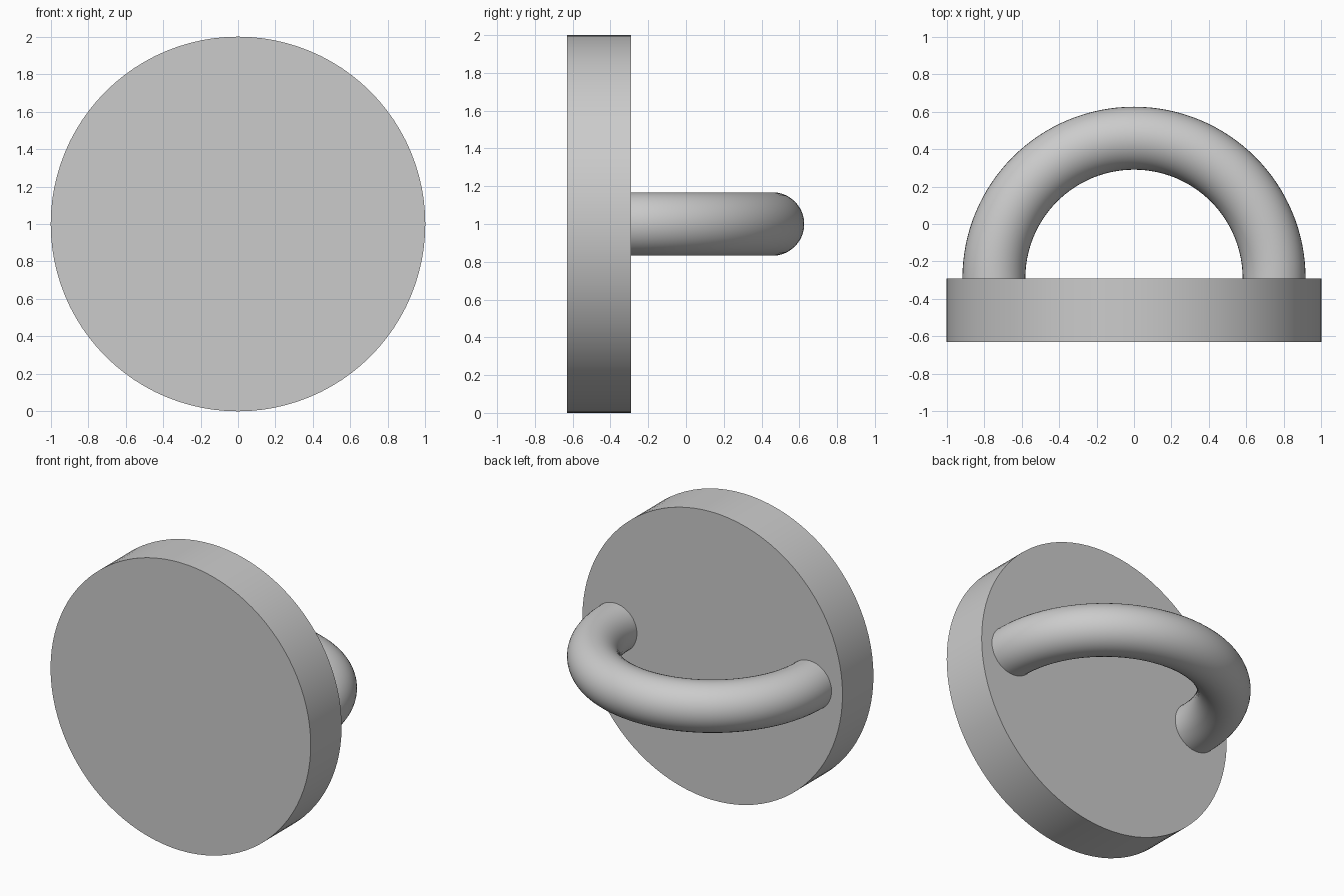
import bpy, bmesh, math
from mathutils import Matrix, Vector

if "Cube" in bpy.data.objects:
    bpy.data.objects.remove(bpy.data.objects["Cube"])

BACK_Y, FRONT_Y = -0.29, -0.63
RING_R, TUBE_R = 0.748, 0.168

grey = bpy.data.materials.new("light grey")
grey.diffuse_color = (0.6, 0.6, 0.6, 1)
grey.use_nodes = True
grey.node_tree.nodes["Principled BSDF"].inputs["Base Color"].default_value = grey.diffuse_color


def add_part(name, bm):
    bmesh.ops.recalc_face_normals(bm, faces=bm.faces)
    mesh = bpy.data.meshes.new(name)
    bm.to_mesh(mesh)
    bm.free()
    mesh.materials.append(grey)
    obj = bpy.data.objects.new(name, mesh)
    bpy.context.collection.objects.link(obj)
    bpy.ops.object.select_all(action='DESELECT')
    bpy.context.view_layer.objects.active = obj
    obj.select_set(True)
    bpy.ops.object.shade_smooth_by_angle(angle=math.radians(30))


# Upright disc
bm = bmesh.new()
bmesh.ops.create_cone(
    bm, cap_ends=True, segments=96, radius1=1, radius2=1, depth=BACK_Y - FRONT_Y,
    matrix=Matrix.Translation((0, (BACK_Y + FRONT_Y) / 2, 1)) @ Matrix.Rotation(math.pi / 2, 4, 'X'))
add_part("disc", bm)

# Half-ring handle: a circle on the back of the disc, swept half a turn
bm = bmesh.new()
bmesh.ops.create_circle(
    bm, segments=40, radius=TUBE_R,
    matrix=Matrix.Translation((RING_R, BACK_Y, 1)) @ Matrix.Rotation(math.pi / 2, 4, 'X'))
bmesh.ops.spin(bm, geom=bm.edges[:], cent=Vector((0, BACK_Y, 1)), axis=(0, 0, 1),
               angle=math.pi, steps=64)
add_part("ring_handle", bm)
